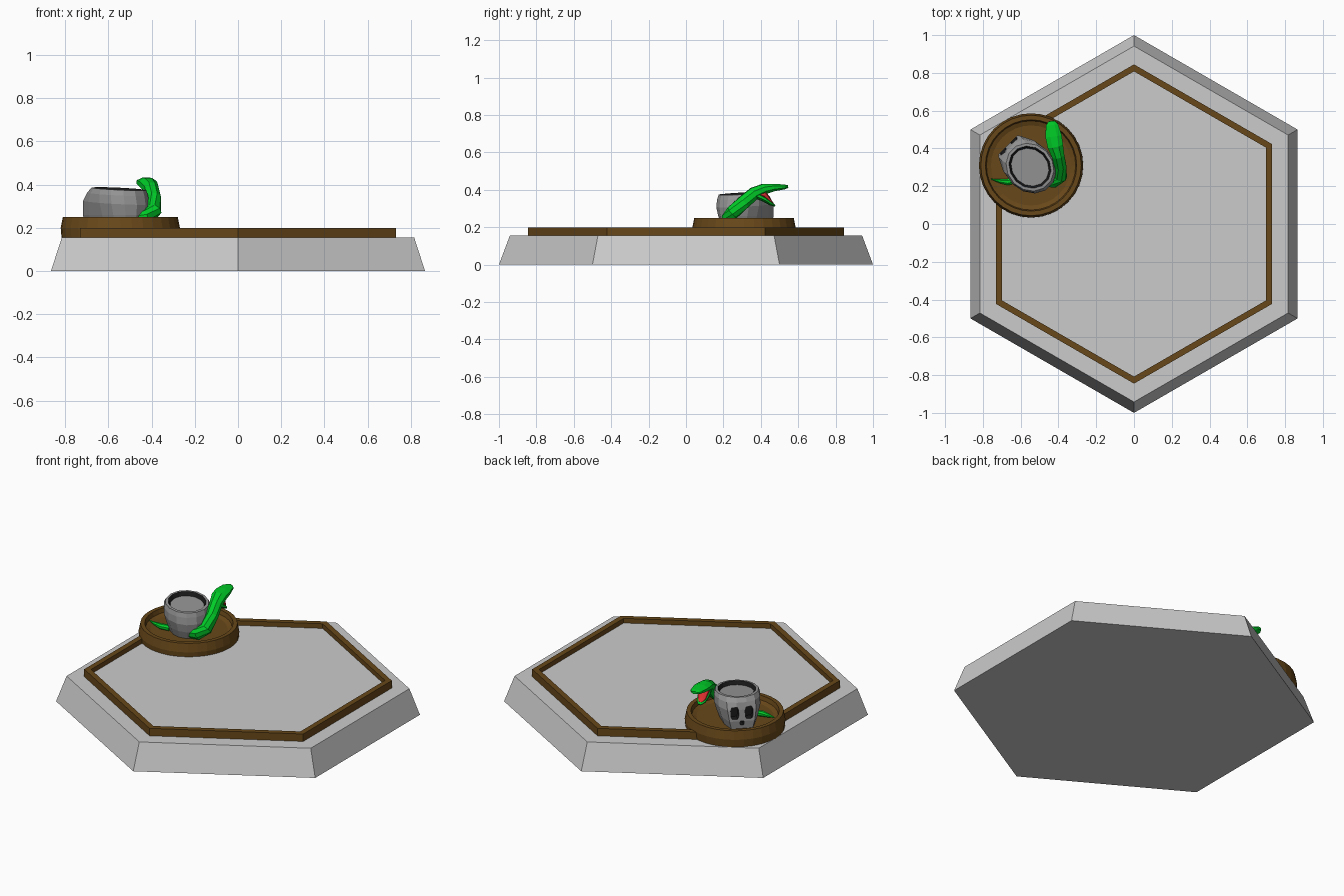
import bpy, bmesh, math
from mathutils import Vector, Matrix

if "Cube" in bpy.data.objects:
    bpy.data.objects.remove(bpy.data.objects["Cube"])


def mat(name, c):
    m = bpy.data.materials.new(name)
    m.diffuse_color = (*c, 1)
    m.use_nodes = True
    m.node_tree.nodes["Principled BSDF"].inputs["Base Color"].default_value = m.diffuse_color
    return m


BROWN = mat("brown", (0.14, 0.065, 0.01))
GREEN = mat("green", (0.0, 0.6, 0.02))
RED = mat("red", (0.75, 0.03, 0.03))
BLACK = mat("black", (0.01, 0.01, 0.01))
GREY = mat("grey", (0.3, 0.3, 0.3))


def loft(name, rings, mats=(), closed=False, black_bands=()):
    """Skin rings of equal length; cap the ends unless the loop is closed."""
    bm = bmesh.new()
    vs = [[bm.verts.new(p) for p in r] for r in rings]
    n, k = len(rings[0]), len(rings)
    for i in range(k if closed else k - 1):
        a, b = vs[i], vs[(i + 1) % k]
        for j in range(n):
            f = bm.faces.new((a[j], a[(j + 1) % n], b[(j + 1) % n], b[j]))
            f.material_index = 1 if i in black_bands else 0
    if not closed:
        bm.faces.new(vs[0][::-1])
        bm.faces.new(vs[-1])
    bmesh.ops.recalc_face_normals(bm, faces=bm.faces)
    me = bpy.data.meshes.new(name)
    bm.to_mesh(me)
    bm.free()
    for m in mats:
        me.materials.append(m)
    ob = bpy.data.objects.new(name, me)
    bpy.context.collection.objects.link(ob)
    return ob


def ring(r, z, n, cx=0, cy=0):
    return [(cx + r * math.sin(2 * math.pi * i / n), cy + r * math.cos(2 * math.pi * i / n), z)
            for i in range(n)]


def tube(name, pts, m, n=8):
    """Loft along points (x, y, z, half width, half height)."""
    c = [Vector(p[:3]) for p in pts]
    rings = []
    for i, p in enumerate(pts):
        t = (c[min(i + 1, len(c) - 1)] - c[max(i - 1, 0)]).normalized()
        side = t.cross(Vector((0, 0, 1))).normalized()
        up = side.cross(t)
        rings.append([c[i] + side * p[3] * math.cos(2 * math.pi * (j + .5) / n)
                      + up * p[4] * math.sin(2 * math.pi * (j + .5) / n) for j in range(n)])
    return loft(name, rings, [m])


# Hexagonal base and raised border
loft("base", [ring(1, 0, 6), ring(0.942, 0.155, 6)])
loft("border", [ring(r, z, 6) for r, z in
                ((0.845, 0.15), (0.845, 0.2), (0.808, 0.2), (0.808, 0.15))], [BROWN], closed=True)
loft("inner_floor", [ring(0.815, 0.15, 6), ring(0.815, 0.172, 6)])

# Round dish
CX, CY = -0.545, 0.31
loft("dish", [ring(r, z, 32, CX, CY) for r, z in
              ((0.272, 0.152), (0.276, 0.2), (0.266, 0.25), (0.242, 0.25),
               (0.236, 0.225), (0.212, 0.215))], [BROWN])

# Skull cup: u points out of the face, v runs sideways
FACE = Matrix.Translation((-0.55, 0.30, 0)) @ Matrix.Rotation(math.radians(135), 4, 'Z')


def skull_ring(front, back, half, flat, z, n=14):
    out = []
    for i in range(n):
        a = 2 * math.pi * (i + .5) / n
        u, v = math.cos(a), math.sin(a)
        u = min(u, flat) / flat * front if u > 0 else u * back
        zz = z + 0.06 * u if z > 0.3 else z
        out.append(FACE @ Vector((u, v * half, zz)))
    return out


skull = loft("skull_cup", [
    skull_ring(0.165, 0.125, 0.095, 0.75, 0.213),
    skull_ring(0.168, 0.142, 0.112, 0.75, 0.26),
    skull_ring(0.160, 0.148, 0.128, 0.8, 0.315),
    skull_ring(0.150, 0.140, 0.128, 0.9, 0.355),
    skull_ring(0.135, 0.132, 0.120, 1, 0.38),
    skull_ring(0.120, 0.117, 0.105, 1, 0.381),
    skull_ring(0.108, 0.105, 0.094, 1, 0.36)],
    [GREY, BLACK], black_bands=(5,))


# Eye sockets and nose cut into the face
def cutter(name, v, z, w, h):
    box = [(-w * .7, -h), (w * .7, -h), (w, -h * .5), (w, h * .5), (w * .7, h), (-w * .7, h),
           (-w, h * .5), (-w, -h * .5)]
    c = loft(name, [[FACE @ Vector((u, v + a, z + b)) for a, b in box] for u in (0.125, 0.22)], [BLACK])
    c.hide_render = True
    c.hide_viewport = True
    mod = skull.modifiers.new(name, 'BOOLEAN')
    mod.operation = 'DIFFERENCE'
    mod.solver = 'EXACT'
    mod.object = c
    mod.material_mode = 'TRANSFER'


for s in (-1, 1):
    cutter("eye_cutter", s * 0.04, 0.305, 0.022, 0.033)
cutter("nose_cutter", 0, 0.248, 0.011, 0.013)

# Snake: body with upper head, lower jaw, mouth lining and tail
tube("snake_body", [
    (-0.49, 0.225, 0.24, .026, .03), (-0.425, 0.222, 0.25, .032, .034),
    (-0.388, 0.25, 0.28, .034, .038), (-0.39, 0.31, 0.335, .034, .038),
    (-0.403, 0.365, 0.382, .036, .036), (-0.417, 0.415, 0.404, .045, .03),
    (-0.426, 0.465, 0.412, .047, .022), (-0.434, 0.525, 0.416, .035, .014),
    (-0.436, 0.545, 0.417, .018, .008)], GREEN)
tube("lower_jaw", [(-0.403, 0.375, 0.372, .03, .02), (-0.412, 0.42, 0.348, .036, .013),
                   (-0.42, 0.455, 0.325, .027, .01), (-0.423, 0.475, 0.315, .01, .005)], GREEN)
tube("mouth_lining", [(-0.405, 0.385, 0.383, .028, .022), (-0.411, 0.415, 0.375, .032, .022),
                      (-0.42, 0.45, 0.34, .024, .008), (-0.422, 0.466, 0.326, .01, .004)], RED)
tube("tail", [(-0.62, 0.235, 0.228, .02, .018), (-0.67, 0.222, 0.23, .018, .016),
              (-0.715, 0.228, 0.232, .011, .01), (-0.757, 0.238, 0.236, .002, .002)], GREEN)
